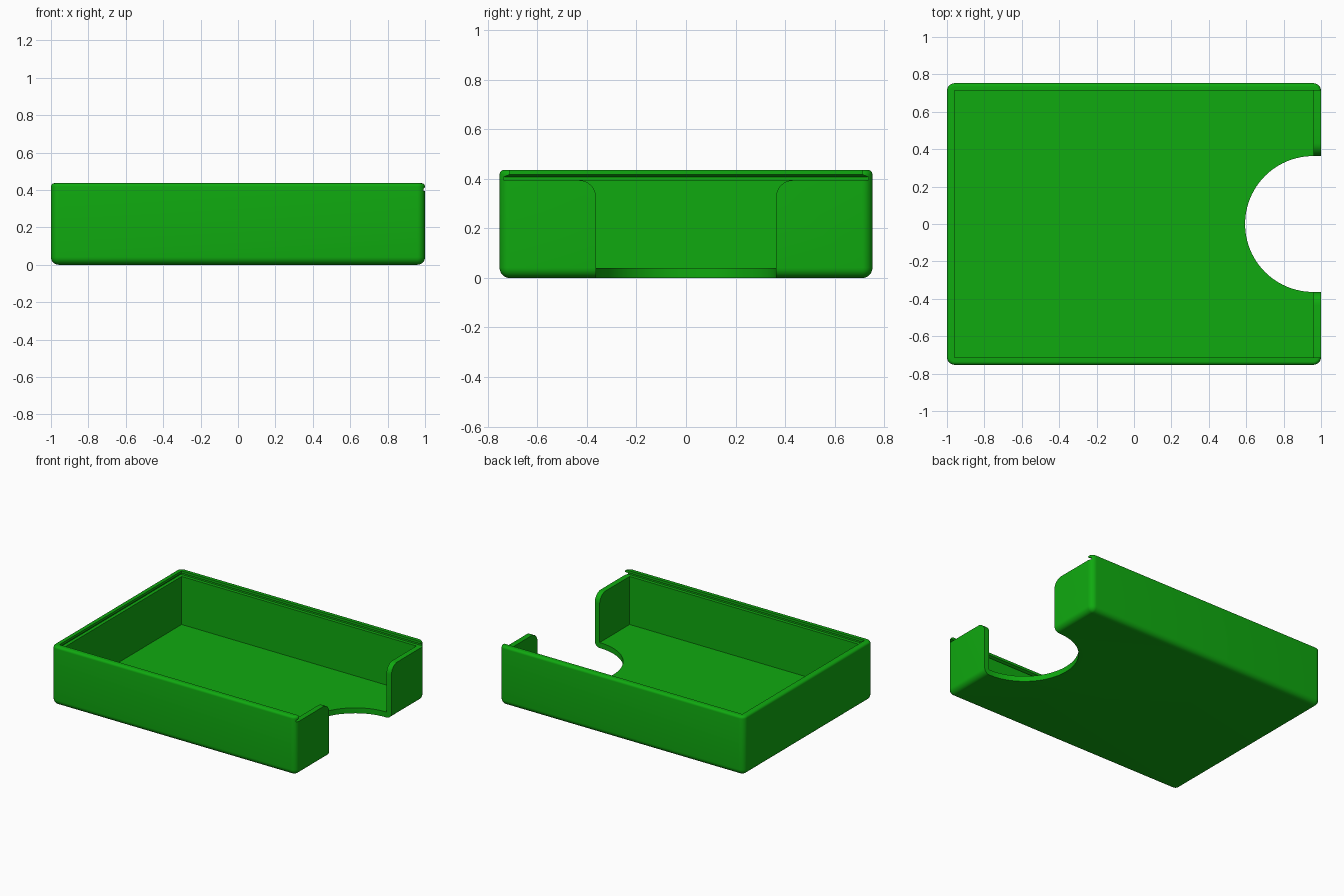
import bpy, bmesh, math

if "Cube" in bpy.data.objects:
    bpy.data.objects.remove(bpy.data.objects["Cube"])

green = bpy.data.materials.new("green plastic")
green.diffuse_color = (0.005, 0.40, 0.005, 1)
green.use_nodes = True
green.node_tree.nodes["Principled BSDF"].inputs["Base Color"].default_value = green.diffuse_color


def make_object(name, bm):
    bmesh.ops.recalc_face_normals(bm, faces=bm.faces)
    mesh = bpy.data.meshes.new(name)
    bm.to_mesh(mesh)
    bm.free()
    mesh.materials.append(green)
    obj = bpy.data.objects.new(name, mesh)
    bpy.context.collection.objects.link(obj)
    return obj


def loft(name, rings):
    """Skin a stack of equal-length closed rings and cap both ends."""
    bm = bmesh.new()
    loops = [[bm.verts.new(p) for p in ring] for ring in rings]
    n = len(loops[0])
    for a, b in zip(loops, loops[1:]):
        for i in range(n):
            j = (i + 1) % n
            bm.faces.new((a[i], a[j], b[j], b[i]))
    bm.faces.new(loops[0][::-1])
    bm.faces.new(loops[-1])
    return make_object(name, bm)


def rect(x0, x1, y, z):
    return [(x0, -y, z), (x1, -y, z), (x1, y, z), (x0, y, z)]


def rounded_rect(hx, hy, r, z, steps=8):
    pts = []
    for k, (sx, sy) in enumerate(((1, 1), (-1, 1), (-1, -1), (1, -1))):
        for i in range(steps + 1):
            a = math.pi / 2 * (k + i / steps)
            pts.append((sx * (hx - r) + r * math.cos(a),
                        sy * (hy - r) + r * math.sin(a), z))
    return pts


HX, HY, H = 1.0, 0.753, 0.436
R, TOP_R, WALL, LEDGE = 0.042, 0.018, 0.04, 0.395

# Outer body: rounded bottom, rounded corners, small rounding on the rim
levels = []
for i in range(9):
    a = math.pi / 2 * i / 8
    levels.append((0.98 * R * (1 - math.sin(a)), R * (1 - math.cos(a))))
for i in range(7):
    a = math.pi / 2 * i / 6
    levels.append((TOP_R * (1 - math.cos(a)), H - TOP_R + TOP_R * math.sin(a)))
tray = loft("tray", [rounded_rect(HX - d, HY - d, R - d, z) for d, z in levels])

# Inner cavity
IX, IY = HX - WALL, HY - WALL
cavity = loft("cavity_cutter", [rect(-IX, IX, IY, z) for z in (WALL, LEDGE + 0.005)])

# Slot for a sliding lid, open at the right end, undercut on the other three sides
slot = loft("lid_slot_cutter", [rect(-IX - d, 1.2, IY + d, z) for d, z in
                                ((0.024, LEDGE), (0.024, 0.407), (0, 0.418), (0, 0.5))])

# Thumb opening in the end wall with rounded upper corners
GAP, FILLET = 0.363, 0.07
side = [(GAP, -0.1)]
for i in range(9):
    a = math.pi / 2 * i / 8
    side.append((GAP + FILLET * (1 - math.cos(a)), LEDGE - FILLET + FILLET * math.sin(a)))
side.append((GAP + FILLET, LEDGE + 0.01))
profile = side + [(-y, z) for y, z in reversed(side)]
opening = loft("end_opening_cutter", [[(x, y, z) for y, z in profile] for x in (0.957, 1.2)])

# Round thumb notch in the floor
circle = [(0.957 + GAP * math.cos(t * math.pi / 48), GAP * math.sin(t * math.pi / 48))
          for t in range(96)]
notch = loft("floor_notch_cutter", [[(x, y, z) for x, y in circle] for z in (-0.1, 0.2)])

bpy.context.view_layer.objects.active = tray
tray.select_set(True)
for cutter in (cavity, slot, opening, notch):
    mod = tray.modifiers.new(cutter.name, 'BOOLEAN')
    mod.operation = 'DIFFERENCE'
    mod.solver = 'EXACT'
    mod.object = cutter
    bpy.ops.object.modifier_apply(modifier=mod.name)
    bpy.data.objects.remove(cutter)

bpy.ops.object.shade_smooth_by_angle(angle=math.radians(30))
